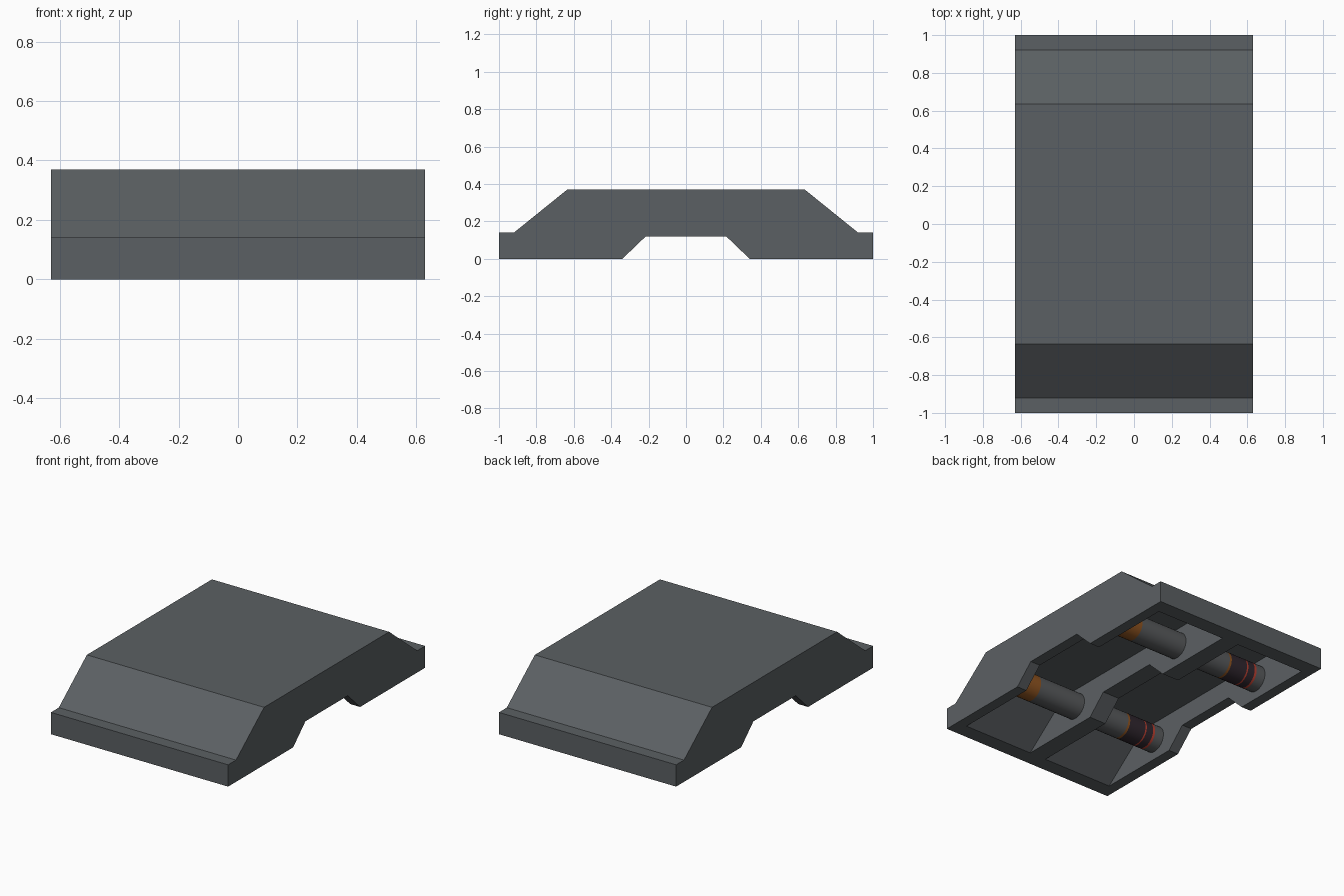
import bpy, bmesh, math

if "Cube" in bpy.data.objects:
    bpy.data.objects.remove(bpy.data.objects["Cube"])


def material(name, rgb):
    m = bpy.data.materials.new(name)
    m.diffuse_color = (*rgb, 1)
    m.use_nodes = True
    m.node_tree.nodes["Principled BSDF"].inputs["Base Color"].default_value = m.diffuse_color
    return m


grey = material("slate grey", (0.105, 0.117, 0.125))
steel = material("roller grey", (0.10, 0.105, 0.11))
dark = material("dark plum", (0.03, 0.02, 0.028))
red = material("red", (0.5, 0.05, 0.03))
orange = material("burnt orange", (0.28, 0.09, 0.015))


def add_object(name, bm, mats):
    bmesh.ops.recalc_face_normals(bm, faces=bm.faces[:])
    me = bpy.data.meshes.new(name)
    bm.to_mesh(me)
    bm.free()
    for m in mats:
        me.materials.append(m)
    ob = bpy.data.objects.new(name, me)
    bpy.context.collection.objects.link(ob)
    return ob


def extrude_profile(name, half, x0, x1):
    """Mirror a half profile (y, z) in y and extrude it along x."""
    pts = half + [(-y, z) for y, z in reversed(half)]
    bm = bmesh.new()
    face = bm.faces.new([bm.verts.new((x0, y, z)) for y, z in pts])
    ext = bmesh.ops.extrude_face_region(bm, geom=[face])
    verts = [v for v in ext["geom"] if isinstance(v, bmesh.types.BMVert)]
    bmesh.ops.translate(bm, verts=verts, vec=(x1 - x0, 0, 0))
    return add_object(name, bm, [grey])


# Body: sloped cover with an arched underside
body = extrude_profile("body_shell", [
    (0.215, 0.12), (0.34, 0), (1, 0), (1, 0.14), (0.92, 0.14), (0.635, 0.37)],
    -0.63, 0.63)

# Two hollow channels underneath, leaving side walls and a centre rib
for x0, x1 in ((-0.56, -0.06), (0.06, 0.56)):
    cutter = extrude_profile("channel_cutter", [(0.963, -0.05), (0.585, 0.25)], x0, x1)
    cutter.hide_render = True
    mod = body.modifiers.new("channel", "BOOLEAN")
    mod.operation = "DIFFERENCE"
    mod.solver = "EXACT"
    mod.object = cutter
    bpy.context.view_layer.objects.active = body
    bpy.ops.object.modifier_apply(modifier=mod.name)
    bpy.data.objects.remove(cutter, do_unlink=True)

# Rollers: banded cylinders running across both channels
# (end of band in x, material slot)
BANDS = [(-0.495, 0), (-0.48, 2), (-0.43, 1), (-0.42, 2), (-0.3, 1),
         (-0.285, 3), (0.4, 0), (0.53, 3), (0.6, 0)]
SIDES, RADIUS = 32, 0.083


def roller(name, y, z):
    bm = bmesh.new()

    def ring(x):
        return [bm.verts.new((x, y + RADIUS * math.cos(a), z + RADIUS * math.sin(a)))
                for a in (2 * math.pi * i / SIDES for i in range(SIDES))]

    prev = ring(-0.6)
    bm.faces.new(prev)
    for x, slot in BANDS:
        cur = ring(x)
        for i in range(SIDES):
            j = (i + 1) % SIDES
            f = bm.faces.new((prev[i], prev[j], cur[j], cur[i]))
            f.material_index = slot
            f.smooth = True
        prev = cur
    bm.faces.new(prev)
    add_object(name, bm, [steel, dark, red, orange])


roller("front_roller", -0.475, 0.135)
roller("back_roller", 0.475, 0.135)
